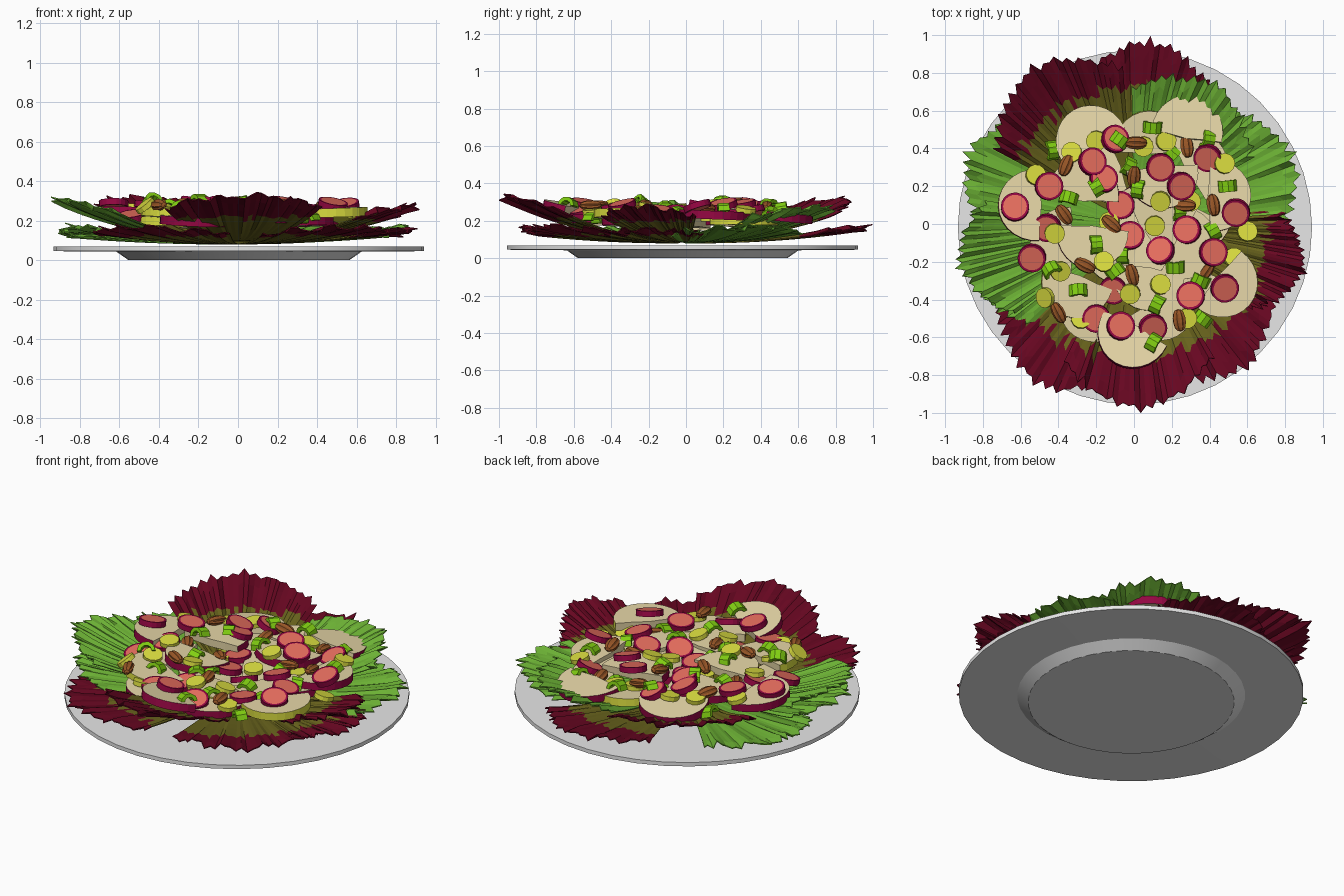
import bpy, math, random
from mathutils import Matrix, Vector
from mathutils.bvhtree import BVHTree

if "Cube" in bpy.data.objects:
    bpy.data.objects.remove(bpy.data.objects["Cube"])

random.seed(4)
rad = math.radians

def mat(name, r, g, b):
    m = bpy.data.materials.new(name)
    m.diffuse_color = (r, g, b, 1)
    m.use_nodes = True
    m.node_tree.nodes["Principled BSDF"].inputs["Base Color"].default_value = m.diffuse_color
    return m

WHITE = mat("plate_grey", .80, .80, .80)
RED = mat("leaf_red", .135, .002, .015)
OLIVE = mat("leaf_olive", .14, .125, .012)
GREEN = mat("leaf_green", .15, .44, .035)
FLESH = mat("fruit_flesh", .82, .70, .40)
SKIN = mat("crimson_skin", .30, .002, .055)
CORAL = mat("coral_flesh", .82, .16, .115)
YELLOW = mat("yellow_green", .70, .72, .05)
LIME = mat("onion_green", .22, .62, .006)
BROWN = mat("nut_brown", .32, .095, .02)

def mesh(name, verts, faces, mats, idx=None):
    me = bpy.data.meshes.new(name)
    me.from_pydata(verts, [], faces)
    for m in mats:
        me.materials.append(m)
    if idx:
        me.polygons.foreach_set("material_index", idx)
    me.update()
    return me

def add(name, me, mw=Matrix()):
    o = bpy.data.objects.new(name, me)
    bpy.context.collection.objects.link(o)
    o.matrix_world = mw
    return o

def prism(name, pts, t, mats, side, inset=1):
    """Extruded outline; side(i) picks side material, caps use slot 0, optional rim ring slot 1."""
    n = len(pts)
    v = [(x, y, -t / 2) for x, y in pts] + [(x, y, t / 2) for x, y in pts]
    f = [(i, (i + 1) % n, n + (i + 1) % n, n + i) for i in range(n)]
    idx = [side(i) for i in range(n)]
    lo, hi = 0, n
    if inset < 1:
        v += [(x * inset, y * inset, s * t / 2) for s in (-1, 1) for x, y in pts]
        lo, hi = 2 * n, 3 * n
        for i in range(n):
            j = (i + 1) % n
            f += [(j, i, lo + i, lo + j), (n + i, n + j, hi + j, hi + i)]
            idx += [1, 1]
    f += [tuple(range(lo + n - 1, lo - 1, -1)), tuple(range(hi, hi + n))]
    return mesh(name, v, f, mats, idx + [0, 0])

def circle(r, n):
    return [(r * math.cos(2 * math.pi * i / n), r * math.sin(2 * math.pi * i / n)) for i in range(n)]

# plate: lathed profile with tapered foot
N = 40
prof = [(.56, 0), (.62, .042), (.938, .045), (.938, .068)]
pv = [(x + .005, y - .018, z) for r, z in prof for x, y in circle(r, N)]
pf = [(k * N + i, k * N + (i + 1) % N, (k + 1) * N + (i + 1) % N, (k + 1) * N + i)
      for k in range(3) for i in range(N)]
pf += [tuple(range(N - 1, -1, -1)), tuple(range(3 * N, 4 * N))]
plate = mesh("plate", pv, pf, [WHITE])
plate.shade_smooth()
plate.set_sharp_from_angle(angle=rad(25))
add("plate", plate)

# things toppings can rest on
bv, bf = [], []
def collect(o):
    k = len(bv)
    bv.extend(o.matrix_world @ p.co for p in o.data.vertices)
    bf.extend(tuple(k + i for i in p.vertices) for p in o.data.polygons)

# leaves: softly folded fans with ragged edges; red ones are olive towards the middle
def leaf(name, ang, half, tip, z0, z1, red):
    cols, rows, r0 = 32, 12, .08
    v, f, idx = [], [], []
    ph = random.random() * 6
    edge = []
    for i in range(cols + 1):
        u = 2 * i / cols - 1
        notch = 0 if i == cols // 2 else .03 * (i % 2) + random.uniform(0, .03)
        edge.append(tip * (1 - .16 * abs(u) ** 1.4) - notch)
    for k in range(rows + 1):
        t = k / rows
        for i in range(cols + 1):
            u = 2 * i / cols - 1
            a = rad(ang + u * half)
            r = r0 + (edge[i] - r0) * t
            rise = (z1 - z0) - .06 * u * u * (z1 / .3)
            fold = .010 * math.sin(u * 15 + ph) + .006 * math.sin(u * 31 + 2 * ph)
            z = z0 + rise * t ** 2 + t * t * fold
            if k == rows:
                z += random.uniform(-.012, .008)
            v.append((r * math.cos(a), r * math.sin(a), max(z, .078)))
    for k in range(rows):
        for i in range(cols):
            a = k * (cols + 1) + i
            f.append((a, a + cols + 1, a + cols + 2, a + 1))
            c = (k + .5) / rows * (edge[i] - r0) + r0
            idx.append(1 if red and c > .715 else 0)
    o = add(name, mesh(name, v, f, [OLIVE, RED] if red else [GREEN], idx))
    collect(o)
    s = o.modifiers.new("thickness", "SOLIDIFY")
    s.thickness = .006

LEAVES = [  # angle, half spread, tip radius, base z, tip z, red
    (85, 26, 1.0, .085, .17, 1), (157, 25, .985, .085, .15, 0), (24, 30, .945, .088, .17, 0),
    (-52, 29, .985, .086, .17, 1), (238, 29, 1.01, .085, .17, 1), (-15, 22, .94, .09, .16, 1),
    (200, 26, .93, .09, .17, 0), (123, 29, 1.01, .105, .32, 1), (60, 31, .88, .11, .28, 0),
    (194, 23, .975, .105, .31, 0), (-16, 20, .955, .105, .28, 1), (272, 29, 1.0, .10, .33, 1)]
for n, (a, h, tip, z0, z1, red) in enumerate(LEAVES):
    leaf(("red" if red else "green") + "_leaf_%d" % n, a, h, tip, z0, z1, red)

# fruit slices: half rounds with coloured skin on the curved side
ARC = 14
half = [(.20 * math.cos(rad(-95 + 190 * i / ARC)), .19 * math.sin(rad(-95 + 190 * i / ARC)))
        for i in range(ARC + 1)] + [(-.02, .1), (-.03, 0), (-.02, -.1)]
slices = [prism("slice", half, .045, [FLESH, s], lambda i: 1 if i < ARC else 0) for s in (SKIN, YELLOW)]
SLICES = [  # x, y, facing, z, tilt, yellow skin
    (-.52, .1, 180, .235, .05, 0), (-.22, .43, 120, .225, -.12, 0), (.28, .48, 80, .23, -.12, 0),
    (.08, .4, 90, .205, .05, 1), (-.27, .15, 85, .24, 0, 0), (-.22, -.04, 265, .235, .05, 0),
    (-.3, -.3, 250, .23, .05, 1), (0, -.57, 240, .25, .2, 0), (.13, -.42, 300, .21, 0, 0),
    (.46, -.3, 320, .24, .02, 1), (.42, .15, 0, .23, 0, 0), (.15, .28, 275, .245, .05, 0),
    (.25, -.1, 330, .21, 0, 1), (.05, .02, 30, .2, 0, 0), (.08, -.26, 260, .21, .05, 1),
    (-.35, -.1, 180, .2, 0, 1), (.3, .3, 30, .2, 0, 1), (-.1, .3, 200, .19, 0, 1),
    (-.2, -.43, 220, .2, 0, 0), (.1, -.06, 190, .18, 0, 0), (-.08, -.12, 290, .19, 0, 1),
    (.3, -.25, 250, .195, 0, 0), (.33, .05, 250, .19, 0, 0)]
for n, (x, y, a, z, tilt, yel) in enumerate(SLICES):
    m = (Matrix.Translation((x, y, z)) @ Matrix.Rotation(rad(a), 4, "Z")
         @ Matrix.Rotation(-tilt, 4, "Y") @ Matrix.Rotation(random.uniform(-.08, .08), 4, "X"))
    collect(add("fruit_slice_%d" % n, slices[yel], m))

# drop toppings on whatever lies below
def scatter(name, me, lift, wobble, spots):
    tree = BVHTree.FromPolygons(bv, bf)
    made = []
    for n, (x, y) in enumerate(spots):
        hit, nor, _, _ = tree.ray_cast(Vector((x, y, 1)), Vector((0, 0, -1)))
        if hit is None:
            hit, nor = Vector((x, y, .2)), Vector((0, 0, 1))
        nor = nor if nor.z > 0 else -nor
        up = (nor * .4 + Vector((random.uniform(-wobble, wobble), random.uniform(-wobble, wobble), .7))).normalized()
        m = (Matrix.Translation((x, y, min(max(hit.z, .2), .29) + lift))
             @ Vector((0, 0, 1)).rotation_difference(up).to_matrix().to_4x4()
             @ Matrix.Rotation(random.uniform(0, 6.28), 4, "Z"))
        made.append(add("%s_%d" % (name, n), me, m))
    for o in made:
        collect(o)

# radish rounds
scatter("radish", prism("radish", circle(.075, 18), .032, [CORAL, SKIN], lambda i: 1, .84), .02, .4, [
    (-.63, .09), (-.54, -.18), (-.45, .2), (-.22, .33), (-.1, .45), (-.07, .1), (-.16, .24), (.14, .3),
    (.28, -.03), (.14, -.14), (.54, .06), (.48, -.34), (.42, -.15), (-.11, -.35), (-.07, -.54), (.1, -.55),
    (.39, .35), (.25, .2), (-.2, -.5), (-.02, -.06), (.3, -.38), (-.46, -.02)])

# small yellow rounds
scatter("yellow_round", prism("yellow_round", circle(.054, 12), .026, [YELLOW], lambda i: 0), .014, .3, [
    (-.33, .38), (-.2, .44), (.05, .41), (.17, .44), (.48, .32), (-.42, -.05), (-.39, -.25), (-.47, -.39),
    (-.28, -.5), (.11, -.01), (.14, .12), (-.16, -.2), (.14, -.32), (.53, -.18), (.28, -.5), (.3, .12),
    (.6, -.04), (-.02, -.37), (-.13, .01), (-.52, .26)])

# onion pieces: short arched strips
arch = [(r * math.cos(rad(a)), r * math.sin(rad(a)) - .02) for r, seq in
        ((.051, range(0, 181, 36)), (.03, range(180, -1, -36))) for a in seq]
onion = prism("onion", arch, .06, [LIME], lambda i: 0)
onion.transform(Matrix.Rotation(math.pi / 2, 4, "X"))
scatter("onion_piece", onion, .013, .35, [
    (-.43, .39), (-.07, .44), (.1, .51), (.39, .44), (-.35, .14), (-.2, .2), (.02, .18), (.2, .37),
    (.49, .2), (.42, -.04), (.24, .07), (-.2, -.11), (-.06, -.16), (-.29, -.35), (-.44, -.24), (-.1, -.25),
    (.22, -.23), (.12, -.43), (.36, -.5), (.1, -.63), (.35, -.3), (-.03, .3)])

# pecans: grooved ovals
S, R = 16, 7
nv = [(-.06, 0, 0)]
for k in range(1, R):
    a = math.pi * k / R
    for i in range(S):
        b = 2 * math.pi * i / S
        g = math.sin(a) ** .8 * (1 if i % 2 else .82)
        nv.append((-.06 * math.cos(a), .036 * g * math.cos(b), .028 * g * math.sin(b)))
nv.append((.06, 0, 0))
nf = [(0, 1 + (i + 1) % S, 1 + i) for i in range(S)]
nf += [(1 + k * S + i, 1 + k * S + (i + 1) % S, 1 + (k + 1) * S + (i + 1) % S, 1 + (k + 1) * S + i)
       for k in range(R - 2) for i in range(S)]
last = 1 + (R - 2) * S
nf += [(last + i, last + (i + 1) % S, len(nv) - 1) for i in range(S)]
scatter("pecan", mesh("pecan", nv, nf, [BROWN]), .018, .3, [
    (-.36, .31), (.01, .43), (.28, .41), (0, .25), (-.37, .05), (-.12, 0), (.27, .1), (-.26, -.22),
    (-.01, -.27), (.38, -.25), (.24, -.51), (-.4, -.47), (.42, .1)])
